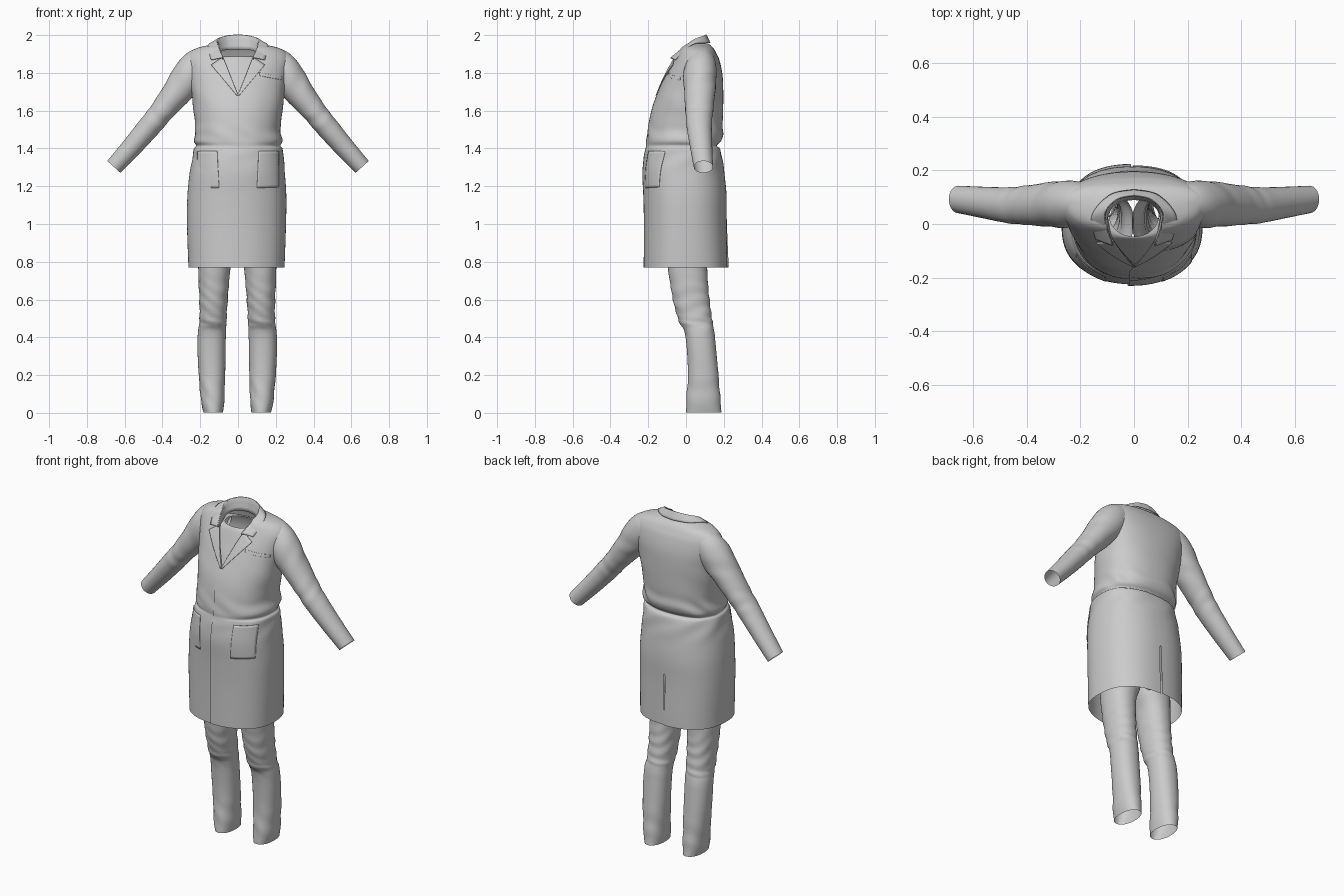
import bpy, math
from math import sin, cos, pi, exp
from mathutils import Vector

if "Cube" in bpy.data.objects:
    bpy.data.objects.remove(bpy.data.objects["Cube"])


def make(name, verts, faces, thick=0, mirror=False):
    me = bpy.data.meshes.new(name)
    me.from_pydata(verts, [], faces)
    ob = bpy.data.objects.new(name, me)
    bpy.context.collection.objects.link(ob)
    if mirror:
        m = ob.modifiers.new("Mirror", 'MIRROR')
        m.use_mirror_merge = name == "collar"
    if thick:
        m = ob.modifiers.new("Solidify", 'SOLIDIFY')
        m.thickness = thick
        m.offset = 0
    bpy.ops.object.select_all(action='DESELECT')
    ob.select_set(True)
    bpy.context.view_layer.objects.active = ob
    bpy.ops.object.shade_smooth_by_angle(angle=math.radians(50))
    return ob


def smooth(rows, k):
    """Catmull-Rom interpolation of a list of tuples."""
    out = []
    for i in range(len(rows) - 1):
        p = [rows[max(0, min(len(rows) - 1, i + d))] for d in (-1, 0, 1, 2)]
        for s in range(k):
            t = s / k
            out.append(tuple(0.5 * (2 * b + (c - a) * t + (2 * a - 5 * b + 4 * c - d) * t * t
                                    + (3 * b - a - 3 * c + d) * t ** 3) for a, b, c, d in zip(*p)))
    out.append(tuple(rows[-1]))
    return out


def grid(rows, closed=False, skip=None):
    n = len(rows[0])
    verts = [v for r in rows for v in r]
    faces = []
    for i in range(len(rows) - 1):
        for j in range(n if closed else n - 1):
            if skip and skip(i, j):
                continue
            k = (j + 1) % n
            faces.append((i * n + j, i * n + k, (i + 1) * n + k, (i + 1) * n + j))
    return verts, faces


def spoint(sec, a, r=1.0):
    """Point on a section (z, centre x, half width, front y, back y, side y, power)."""
    z, cx, hw, yf, yb, yc, p = sec
    s, c = sin(a), cos(a)
    x = cx + r * hw * math.copysign(abs(s) ** (2 / p), s)
    y = yc + r * ((yf - yc) if c > 0 else (yb - yc)) * math.copysign(1, abs(c)) * abs(c) ** (2 / p)
    return (x, y, z)


def loft(name, secs, n=40, k=6, wrinkle=None):
    rows = []
    for s in smooth(secs, k):
        rows.append([spoint(s, 2 * pi * j / n, 1 + (wrinkle(2 * pi * j / n, s[0]) if wrinkle else 0))
                     for j in range(n)])
    return make(name, *grid(rows, True))


# Coat body: skirt, waist fold, chest, shoulders
coat = smooth([
    (0.77, -.008, .256, -.218, .222, -.01, 2.3),
    (1.00, -.008, .263, -.217, .216, -.01, 2.3),
    (1.15, -.006, .262, -.220, .215, -.01, 2.3),
    (1.27, -.004, .252, -.225, .203, -.01, 2.3),
    (1.36, .000, .240, -.216, .190, .00, 2.3),
    (1.40, .002, .234, -.208, .180, .00, 2.3),
    (1.415, .002, .222, -.205, .164, .01, 2.3),
    (1.445, .000, .234, -.204, .188, .01, 2.3),
    (1.52, .000, .226, -.194, .194, .02, 2.3),
    (1.62, .000, .238, -.172, .197, .03, 2.3),
    (1.72, .000, .252, -.135, .197, .05, 2.3),
    (1.80, .000, .266, -.100, .192, .07, 2.3),
    (1.87, .000, .275, -.062, .176, .08, 2.3),
    (1.91, .000, .256, -.042, .158, .085, 2.3),
    (1.932, .000, .215, -.030, .144, .075, 2.3),
    (1.945, .000, .165, -.020, .131, .06, 2.2),
    (1.955, .000, .122, -.010, .118, .05, 2.1)], 7)


def front_y(x, z):
    i = min(range(len(coat)), key=lambda q: abs(coat[q][0] - z))
    j = min(len(coat) - 1, i + 1) if z > coat[i][0] else max(0, i - 1)
    f = 0 if i == j else (z - coat[i][0]) / (coat[j][0] - coat[i][0])
    zz, cx, hw, yf, yb, yc, p = [a + (b - a) * f for a, b in zip(coat[i], coat[j])]
    s = min(1, abs(x - cx) / hw) ** (p / 2)
    return yc + (yf - yc) * max(0, 1 - s * s) ** (1 / p)


def edge_angle(sec, x):
    return math.copysign(math.asin(min(1, abs(x) / sec[2]) ** (sec[6] / 2)), x)


def front_edge(z, low):
    if z > 1.69:
        return min(.1, .1 * (z - 1.69) / .23)
    return low * min(1, (1.69 - z) / .08)


def coat_wrinkle(a, z):
    side = .35 + .65 * sin(a / 2) ** 2          # calmer at the front
    w = .03 * side * exp(-((z - 1.475) / .05) ** 2) * sin(5 * a + 50 * z + 2 * sin(3 * a))
    w += .014 * side * exp(-((z - 1.35) / .06) ** 2) * sin(7 * a - 40 * z)
    w += .012 * exp(-((z - 1.66) / .07) ** 2) * sin(4 * a + 25 * z) * abs(sin(a))
    return w + .03 * max(0, 1.2 - z) * -cos(4 * a) * sin(a / 2) ** 2


M = 44
rows = []
for s in coat:
    a0, a1 = edge_angle(s, front_edge(s[0], -.018)), edge_angle(s, front_edge(s[0], -.045))
    row = []
    for j in range(2 * M):
        t = (j % M) / (M - 1)
        vent = max(0, 1.08 - s[0])
        gap = .004 + .2 * vent * max(0, .28 - vent) if vent else .0005
        a = a0 + (pi - gap - a0) * t if j < M else pi + gap + (pi - a1 - gap) * t
        lap = .03 * max(0, 1 - t * 5) if j < M else 0           # overlapping front panel
        if j >= M:
            lap += .025 * max(0, 1 - t * 4) * min(1, vent * 4)  # overlapping back vent
        row.append(spoint(s, a, 1 + lap + coat_wrinkle(a, s[0])))
    rows.append(row)
make("coat_body", *grid(rows, skip=lambda i, j: j == M - 1 and coat[i][0] < 1.07))

# Sleeves: tube along the arm with elbow creases
arm = smooth([(.15, .08, 1.865, .066, .066), (.20, .08, 1.845, .088, .078),
              (.25, .074, 1.792, .093, .088), (.325, .072, 1.695, .077, .082),
              (.415, .070, 1.582, .062, .072), (.47, .070, 1.515, .060, .067),
              (.56, .080, 1.410, .054, .059), (.657, .092, 1.302, .047, .051)], 9)
rows = []
for i, (x, y, z, r, ry) in enumerate(arm):
    a, b = arm[max(0, i - 1)], arm[min(len(arm) - 1, i + 1)]
    d = Vector((b[0] - a[0], 0, b[2] - a[2])).normalized()
    nrm = Vector((-d.z, 0, d.x))
    row = []
    for j in range(32):
        t = 2 * pi * j / 32
        w = 1 + .02 * exp(-((x - .43) / .05) ** 2) * sin(120 * x + 3 * sin(t)) \
            + .025 * exp(-((x - .3) / .04) ** 2) * sin(3 * t + 70 * x)
        row.append(Vector((x, y, z)) + nrm * (r * w * cos(t)) + Vector((0, ry * w * sin(t), 0)))
    rows.append(row)
make("sleeves", *grid(rows, True), mirror=True)


def patch(name, bl, br, tr, tl, off=.005, thick=.003, n=14, mirror=False):
    """Thin cloth panel laid on the coat front; corners are (x, z)."""
    rows = []
    for i in range(n + 1):
        v = i / n
        row = []
        for j in range(n + 1):
            u = j / n
            x, z = [(1 - v) * ((1 - u) * bl[q] + u * br[q]) + v * ((1 - u) * tl[q] + u * tr[q]) for q in (0, 1)]
            row.append((x, front_y(x, z) - off, z))
        rows.append(row)
    return make(name, *grid(rows), thick=thick, mirror=mirror)


# Lapels and pockets
patch("lapels", (-.002, 1.68), (.006, 1.68), (.142, 1.842), (.080, 1.885), .008, .004, mirror=True)
patch("hip_pockets", (.10, 1.19), (.215, 1.195), (.215, 1.385), (.11, 1.385), .003, mirror=True)
patch("chest_pocket_welt", (.115, 1.785), (.235, 1.762), (.235, 1.778), (.115, 1.801), .003, mirror=False)

# Folded collar: inner stand, fold line and outer fall, from centre back to front
inner = [(0, .092, 1.925), (.06, .078, 1.922), (.098, .030, 1.905), (.082, -.055, 1.865)]
fold = [(0, .106, 2.0), (.066, .090, 1.993), (.110, .030, 1.966), (.079, -.082, 1.878)]
outer = [(0, .128, 1.958), (.090, .108, 1.958), (.158, .030, 1.948), (.142, -.058, 1.868)]
lines = [smooth(l, 8) for l in (inner, fold, outer)]
rows = [smooth([a, [p + (q - p) * .93 for p, q in zip(a, b)], b,
                [p + (q - p) * .15 + h for p, q, h in zip(b, c, (0, 0, .003))], c], 3)
        for a, b, c in zip(*lines)]
make("collar", *grid(rows), thick=.004, mirror=True)

# Shirt under the coat, seen in the neck opening
loft("shirt", [(1.12, 0, .205, -.16, .15, 0, 2.3), (1.40, 0, .200, -.175, .145, .01, 2.3),
               (1.60, 0, .215, -.158, .175, .03, 2.3), (1.72, 0, .225, -.122, .175, .05, 2.3),
               (1.80, 0, .225, -.090, .170, .06, 2.3), (1.86, 0, .200, -.066, .150, .06, 2.2),
               (1.882, 0, .140, -.055, .120, .04, 2.1), (1.888, 0, .092, -.047, .095, .03, 2.0)])


# Trousers: hips hidden by the coat, and two legs
def leg_wrinkle(a, z):
    w = .022 * exp(-((z - .57) / .12) ** 2) * sin(85 * z + 3 * sin(a) + 2 * cos(2 * a + 9 * z))
    w += .03 * exp(-((z - .485) / .02) ** 2) * sin(2 * a + 120 * z)
    return w + .025 * exp(-((z - .11) / .08) ** 2) * sin(50 * z + 3 * sin(a + 1) + 2 * a)


loft("trouser_hips", [(.86, 0, .19, -.08, .09, .01, 2.4), (.92, 0, .208, -.11, .125, .01, 2.4),
                      (1.02, 0, .212, -.13, .15, .01, 2.4), (1.18, 0, .195, -.13, .13, .01, 2.4)])
for side, name in ((-1, "trouser_leg_right"), (1, "trouser_leg_left")):
    loft(name, [(z, side * cx - .004, hw, yf, yb, (yf + yb) / 2, 2.2) for z, cx, hw, yf, yb in (
        (.003, .127, .052, .000, .188), (.06, .130, .061, .002, .183), (.20, .134, .070, .010, .172),
        (.33, .136, .074, .005, .160), (.43, .134, .074, -.008, .150), (.48, .129, .072, -.035, .140),
        (.58, .126, .074, -.065, .127), (.68, .124, .080, -.083, .117),
        (.78, .120, .087, -.098, .112), (.86, .106, .103, -.105, .115), (.93, .10, .104, -.11, .12))],
        n=40, k=9, wrinkle=leg_wrinkle)
